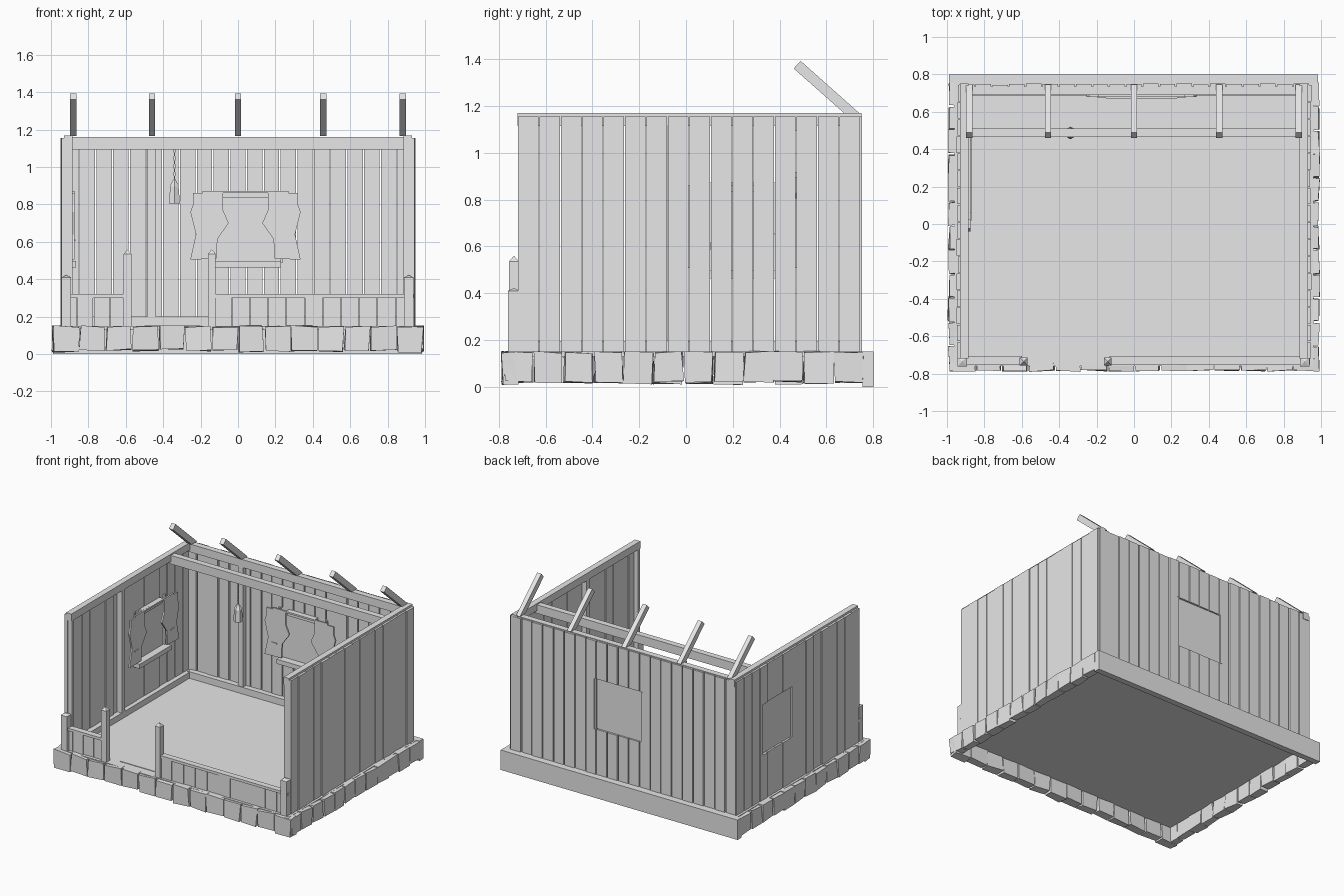
import bpy, bmesh, random
from mathutils import Matrix, Vector

random.seed(4)
cube = bpy.data.objects.get("Cube")
if cube:
    bpy.data.objects.remove(cube, do_unlink=True)

grey = bpy.data.materials.new("plain grey")
grey.use_nodes = True
COLOUR = (0.8, 0.8, 0.8, 1)
grey.diffuse_color = COLOUR
grey.node_tree.nodes["Principled BSDF"].inputs["Base Color"].default_value = COLOUR


def finish(name, bm):
    bmesh.ops.recalc_face_normals(bm, faces=bm.faces)
    mesh = bpy.data.meshes.new(name)
    bm.to_mesh(mesh)
    bm.free()
    mesh.materials.append(grey)
    ob = bpy.data.objects.new(name, mesh)
    bpy.context.collection.objects.link(ob)
    return ob


def add_box(bm, x0, x1, y0, y1, z0, z1, jitter=0.0):
    verts = bmesh.ops.create_cube(bm, size=1)["verts"]
    for v in verts:
        v.co = Vector((x1 if v.co.x > 0 else x0,
                       y1 if v.co.y > 0 else y0,
                       z1 if v.co.z > 0 else z0))
        v.co += Vector([random.uniform(-jitter, jitter) for _ in range(3)])
    return verts


def box(name, *bounds):
    bm = bmesh.new()
    add_box(bm, *bounds)
    return finish(name, bm)


def run(bm, axis, a, b, near, far, z0, z1, jitter=0.0):
    """Box running along x or y, with its thickness on the other axis."""
    if axis == "x":
        return add_box(bm, a, b, near, far, z0, z1, jitter)
    return add_box(bm, near, far, a, b, z0, z1, jitter)


WIN_LOW, WIN_HIGH = 0.49, 0.87


def plank_wall(name, axis, start, end, count, near, far, z0, z1, gap, window=None):
    """Row of vertical boards, cut above and below an optional window."""
    bm = bmesh.new()
    step = (end - start) / count
    for i in range(count):
        a = start + i * step + gap / 2
        b = a + step - gap
        shift = random.uniform(-0.004, 0.004)
        pieces = [(a, b, z0, z1)]
        if window and b > window[0] and a < window[1]:
            pieces = [(a, b, z0, WIN_LOW), (a, b, WIN_HIGH, z1)]
            if a < window[0]:
                pieces.append((a, window[0], WIN_LOW, WIN_HIGH))
            if b > window[1]:
                pieces.append((window[1], b, WIN_LOW, WIN_HIGH))
        for p, q, low, high in pieces:
            run(bm, axis, p, q, near + shift, far + shift, low, high)
    return finish(name, bm)


def stone_row(name, axis, start, end, count, near, far):
    bm = bmesh.new()
    step = (end - start) / count
    for i in range(count):
        a = start + i * step
        run(bm, axis, a + 0.004, a + step - 0.004, near, far,
            random.uniform(0.012, 0.025), 0.148, 0.006)
    return finish(name, bm)


# Floor and stone footing
box("floor", -0.96, 0.96, -0.76, 0.77, 0.13, 0.15)
box("back_footing_beam", -0.99, 0.985, 0.755, 0.8, 0, 0.15)
stone_row("front_footing_stones", "x", -0.99, 0.99, 14, -0.785, -0.72)
stone_row("right_footing_stones", "y", -0.78, 0.76, 12, -0.99, -0.93)
stone_row("left_footing_stones", "y", -0.78, 0.76, 12, 0.93, 0.99)

# Plank walls
BACK_WIN, SIDE_WIN = (-0.16, 0.24), (0.07, 0.44)
plank_wall("back_wall", "x", -0.94, 0.94, 21, 0.725, 0.748, 0.15, 1.155, 0.007, BACK_WIN)
plank_wall("right_wall", "y", -0.72, 0.745, 16, -0.945, -0.92, 0.15, 1.155, 0.004, SIDE_WIN)
plank_wall("left_wall", "y", -0.72, 0.745, 16, 0.92, 0.945, 0.15, 1.155, 0.004)

# Timber frame inside the walls
for side, s in (("right", -1), ("left", 1)):
    x0, x1 = sorted((s * 0.885, s * 0.93))
    box(side + "_top_plate", x0, x1, -0.72, 0.75, 1.115, 1.17)
    box(side + "_floor_sill", x0, x1, -0.72, 0.73, 0.15, 0.195)
    box(side + "_wall_post", x0, x1, -0.12, -0.08, 0.19, 1.12)
    box(side + "_front_corner_post", x0, x1, -0.715, -0.69, 0.15, 1.12)
box("back_top_plate", -0.93, 0.93, 0.69, 0.735, 1.1, 1.16)
box("back_floor_sill", -0.9, 0.9, 0.685, 0.73, 0.15, 0.2)
box("back_wall_post", -0.485, -0.44, 0.69, 0.73, 0.19, 1.11)
box("cross_beam", -0.9, 0.93, 0.465, 0.51, 1.095, 1.16)

# Sloping rafter stubs
bm = bmesh.new()
for x in (-0.88, -0.46, 0, 0.455, 0.88):
    profile = [(0.68, 1.165), (0.46, 1.36), (0.49, 1.392), (0.745, 1.165)]
    face = bm.faces.new([bm.verts.new((x - 0.017, y, z)) for y, z in profile])
    grown = bmesh.ops.extrude_face_region(bm, geom=[face])["geom"]
    bmesh.ops.translate(bm, vec=(0.034, 0, 0),
                        verts=[v for v in grown if isinstance(v, bmesh.types.BMVert)])
finish("rafters", bm)

# Low front fence with a gap for the doorway
for name, a, b, count in (("right", -0.945, -0.6, 4), ("left", -0.13, 0.94, 11)):
    plank_wall(name + "_fence_boards", "x", a, b, count, -0.74, -0.72, 0.15, 0.3, 0.003)
    box(name + "_fence_rail", a, b, -0.75, -0.705, 0.3, 0.32)


def post(name, x, half, top, tip):
    bm = bmesh.new()
    add_box(bm, x - half, x + half, -0.735 - half, -0.735 + half, 0.15, top)
    cap = max(bm.faces, key=lambda f: f.calc_center_median().z)
    peak = bmesh.ops.poke(bm, faces=[cap])["verts"][0]
    peak.co.z += tip
    finish(name, bm)


post("right_door_post", -0.59, 0.021, 0.535, 0.025)
post("left_door_post", -0.14, 0.021, 0.535, 0.025)
post("right_fence_end_post", -0.918, 0.026, 0.41, 0.012)
post("left_fence_end_post", 0.913, 0.026, 0.41, 0.012)
box("door_mat", -0.5, -0.2, -0.69, -0.52, 0.15, 0.154)


# Window fittings, made for the back wall (centre at x = 0, wall inside at y = 0)
def window(prefix, place, half):
    parts = [box(prefix + "_window_pane", -half, half, 0.004, 0.01, WIN_LOW, WIN_HIGH),
             box(prefix + "_window_sill", -0.19, 0.19, -0.055, 0, 0.463, 0.497),
             box(prefix + "_curtain_rod", -0.23, 0.23, -0.045, -0.033, 0.86, 0.872),
             box(prefix + "_window_head", -0.12, 0.12, -0.03, 0, 0.835, 0.87)]
    bm = bmesh.new()
    for s in (-1, 1):
        add_box(bm, *sorted((s * half, s * (half - 0.014))), -0.012, 0.022, WIN_LOW, WIN_HIGH)
    parts.append(finish(prefix + "_window_jambs", bm))
    # Gathered curtains, pinched by a tie at mid height
    outline = [(0.28, 0.86), (0.12, 0.86), (0.12, 0.77), (0.09, 0.7), (0.15, 0.615),
               (0.155, 0.51), (0.295, 0.505), (0.265, 0.64), (0.295, 0.76), (0.28, 0.8)]
    bm = bmesh.new()
    for s in (-1, 1):
        face = bm.faces.new([bm.verts.new((s * x, -0.045, z)) for x, z in outline])
        grown = bmesh.ops.extrude_face_region(bm, geom=[face])["geom"]
        bmesh.ops.translate(bm, vec=(0, 0.012, 0),
                            verts=[v for v in grown if isinstance(v, bmesh.types.BMVert)])
        add_box(bm, *sorted((s * 0.19, s * 0.235)), -0.05, -0.045, 0.604, 0.612)
    parts.append(finish(prefix + "_curtains", bm))
    for ob in parts:
        ob.matrix_world = place


window("back", Matrix.Translation((0.04, 0.725, 0)), 0.2)
window("right", Matrix.Translation((-0.92, 0.255, 0)) @ Matrix.Rotation(1.5708, 4, "Z"), 0.185)

# Lantern hanging from the cross beam
bm = bmesh.new()
for z, low, high, depth in ((0.85, 0.034, 0.026, 0.09), (0.915, 0.03, 0.006, 0.04)):
    bmesh.ops.create_cone(bm, cap_ends=True, segments=6, radius1=low, radius2=high,
                          depth=depth, matrix=Matrix.Translation((-0.34, 0.487, z)))
finish("lantern", bm)
bm = bmesh.new()
for i in range(8):
    z = 0.93 + i * 0.021
    w, d = (0.006, 0.002) if i % 2 else (0.002, 0.006)
    add_box(bm, -0.34 - w, -0.34 + w, 0.487 - d, 0.487 + d, z, z + 0.023)
finish("lantern_chain", bm)
